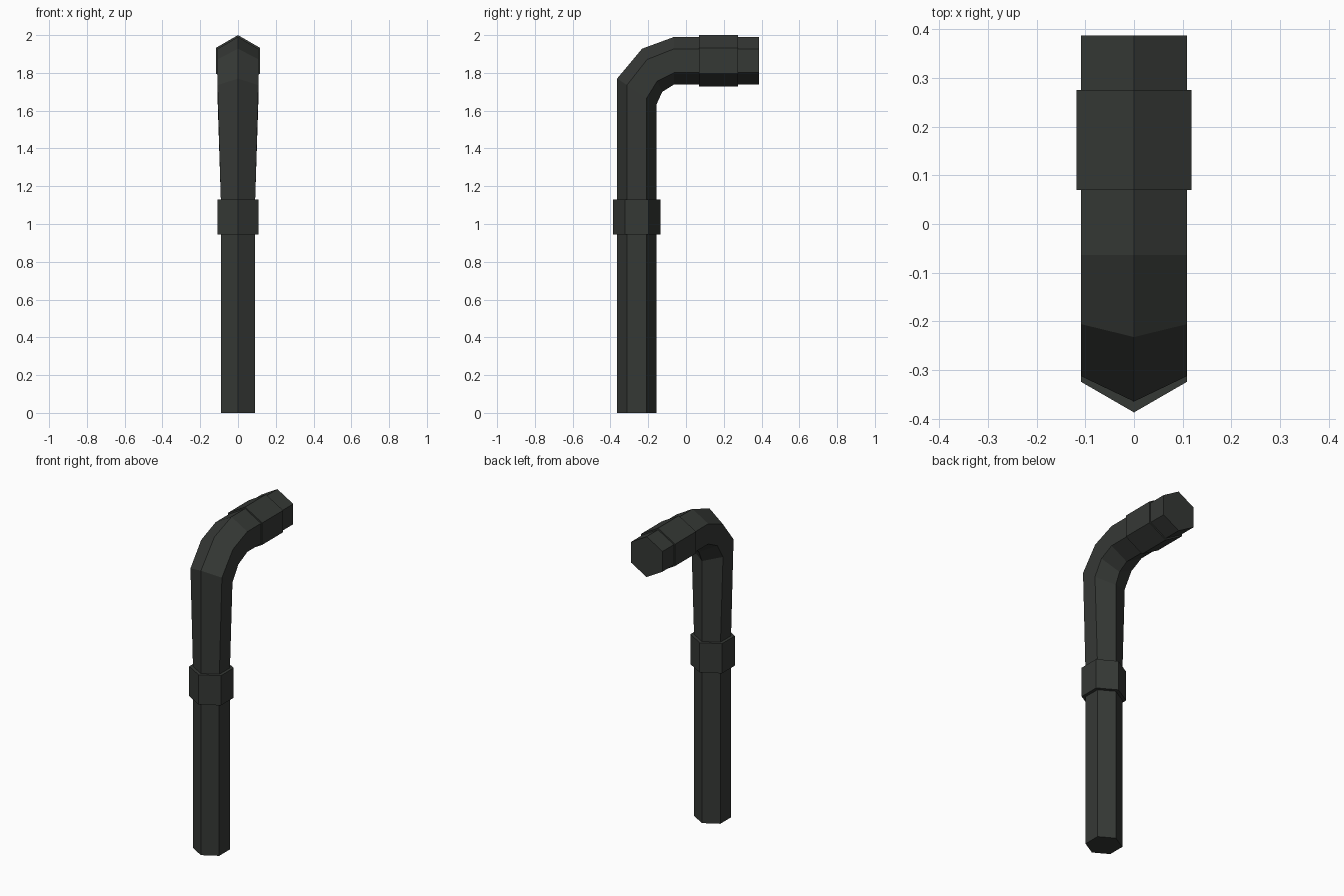
import bpy, bmesh
from math import cos, sin, radians, pi
from mathutils import Vector

if "Cube" in bpy.data.objects:
    bpy.data.objects.remove(bpy.data.objects["Cube"])

mat = bpy.data.materials.new("dark_metal")
mat.diffuse_color = (0.036, 0.040, 0.036, 1)
mat.use_nodes = True
mat.node_tree.nodes["Principled BSDF"].inputs["Base Color"].default_value = mat.diffuse_color


def loft(name, rings, capped):
    """Skin hexagonal rings given as (y, z, radius, tilt in degrees)."""
    bm = bmesh.new()
    loops = []
    for y, z, r, tilt in rings:
        t = radians(tilt)
        out = Vector((0, -cos(t), sin(t)))   # towards the outside of the bend
        side = Vector((1, 0, 0))
        c = Vector((0, y, z))
        loops.append([bm.verts.new(c + r * (cos(k * pi / 3) * out + sin(k * pi / 3) * side))
                      for k in range(6)])
    for a, b in zip(loops, loops[1:]):
        for k in range(6):
            n = (k + 1) % 6
            bm.faces.new((a[k], a[n], b[n], b[k]))
    if capped:
        bm.faces.new(loops[0])
        bm.faces.new(loops[-1])
    bmesh.ops.recalc_face_normals(bm, faces=bm.faces)
    me = bpy.data.meshes.new(name)
    bm.to_mesh(me)
    bm.free()
    me.materials.append(mat)
    ob = bpy.data.objects.new(name, me)
    bpy.context.collection.objects.link(ob)
    return ob


def sleeve(name, start, end, r_in, r_out, tilt):
    """Hexagonal band with stepped ends around a pipe."""
    loft(name, [(*p, r, tilt) for p, r in
                ((start, r_in), (start, r_out), (end, r_out), (end, r_in), (start, r_in))], False)


Y = -0.261   # axis of the upright pipe
Z = 1.864    # axis of the level pipe

# Bent pipe: straight below, widening above the lower collar, then the elbow
loft("bent_pipe", [
    (Y, 0, 0.104, 0),
    (Y, 1.10, 0.104, 0),
    (Y, 1.70, 0.125, 34),
    (-0.179, 1.814, 0.126, 65),
    (-0.064, Z, 0.126, 90),
    (0.387, Z, 0.126, 90),
], True)

# Collars
sleeve("lower_collar", (Y, 0.945), (Y, 1.13), 0.10, 0.126, 0)
sleeve("upper_collar", (0.07, Z), (0.275, Z), 0.12, 0.136, 90)
